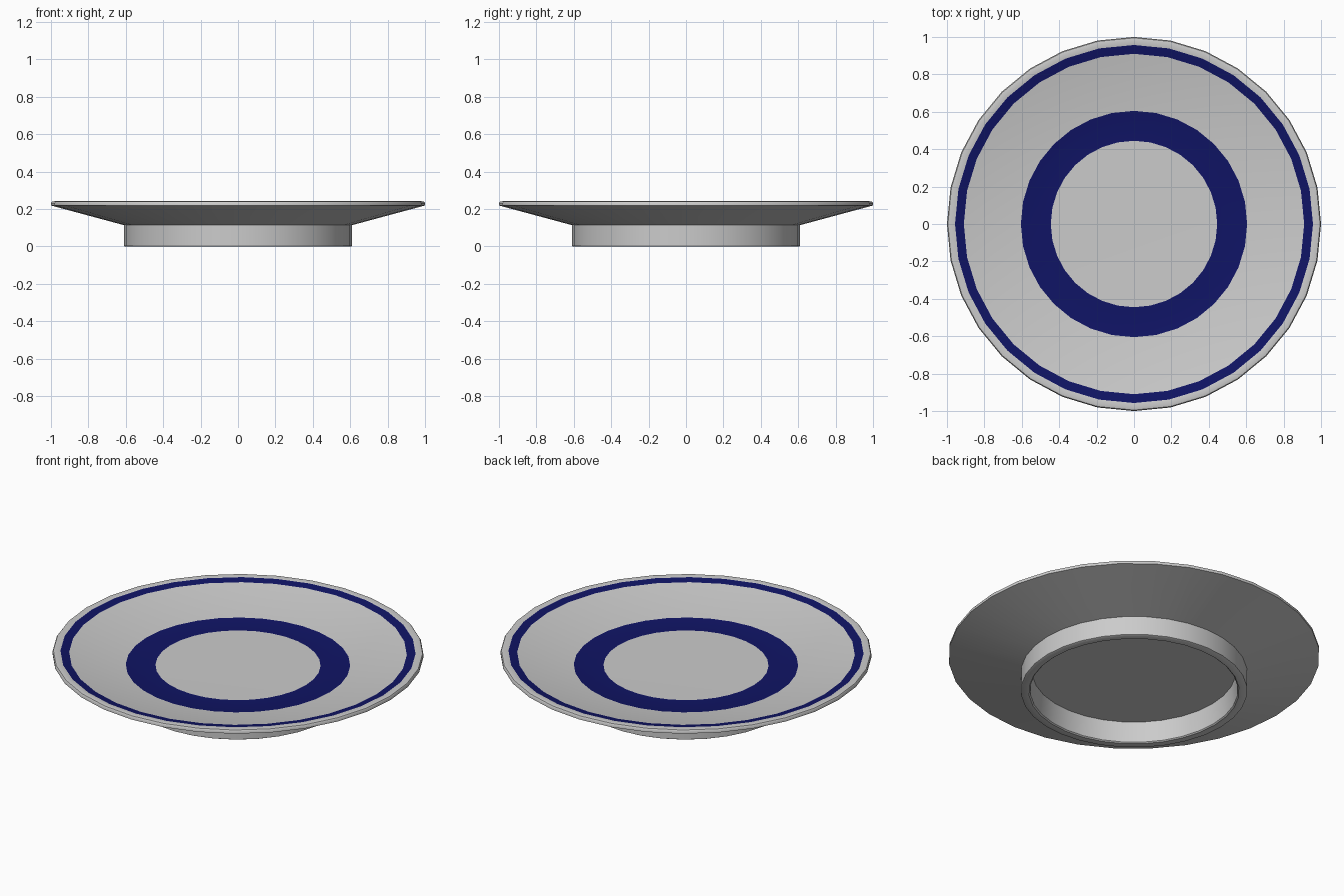
import bpy, bmesh, math

if "Cube" in bpy.data.objects:
    bpy.data.objects.remove(bpy.data.objects["Cube"])

SIDES = 32

# Profile (radius, height) from top centre over the rim to the underside centre,
# with the material slot of the strip that ends at each point
PROFILE = [
    (0.445, 0.16, 0),
    (0.605, 0.162, 1),   # wide inner band
    (0.91, 0.23, 0),
    (0.957, 0.238, 1),   # narrow outer band
    (0.98, 0.242, 0),
    (0.995, 0.239, 0),
    (1.0, 0.232, 0),
    (1.0, 0.219, 0),     # rim edge
    (0.61, 0.114, 0),    # sloping underside
    (0.61, 0.003, 0),
    (0.605, 0.0, 0),     # foot ring
    (0.567, 0.0, 0),
    (0.56, 0.006, 0),
    (0.55, 0.125, 0),    # recess under the foot
]


def material(name, colour):
    mat = bpy.data.materials.new(name)
    mat.diffuse_color = colour
    mat.use_nodes = True
    mat.node_tree.nodes["Principled BSDF"].inputs["Base Color"].default_value = mat.diffuse_color
    return mat


bm = bmesh.new()
rings = []
for r, z, _ in PROFILE:
    rings.append([bm.verts.new((r * math.cos(2 * math.pi * i / SIDES),
                                r * math.sin(2 * math.pi * i / SIDES), z))
                  for i in range(SIDES)])

# Top and recess discs
bm.faces.new(rings[0])
bm.faces.new(rings[-1][::-1])

# Turned strips between the rings
for k in range(1, len(rings)):
    a, b = rings[k - 1], rings[k]
    for i in range(SIDES):
        j = (i + 1) % SIDES
        face = bm.faces.new((a[i], b[i], b[j], a[j]))
        face.material_index = PROFILE[k][2]
bmesh.ops.recalc_face_normals(bm, faces=bm.faces)

mesh = bpy.data.meshes.new("plate")
bm.to_mesh(mesh)
bm.free()
mesh.materials.append(material("glaze", (0.8, 0.8, 0.8, 1)))
mesh.materials.append(material("navy_band", (0.005, 0.007, 0.13, 1)))

plate = bpy.data.objects.new("plate", mesh)
bpy.context.collection.objects.link(plate)
bpy.context.view_layer.objects.active = plate
plate.select_set(True)
bpy.ops.object.shade_smooth_by_angle(angle=math.radians(40))
